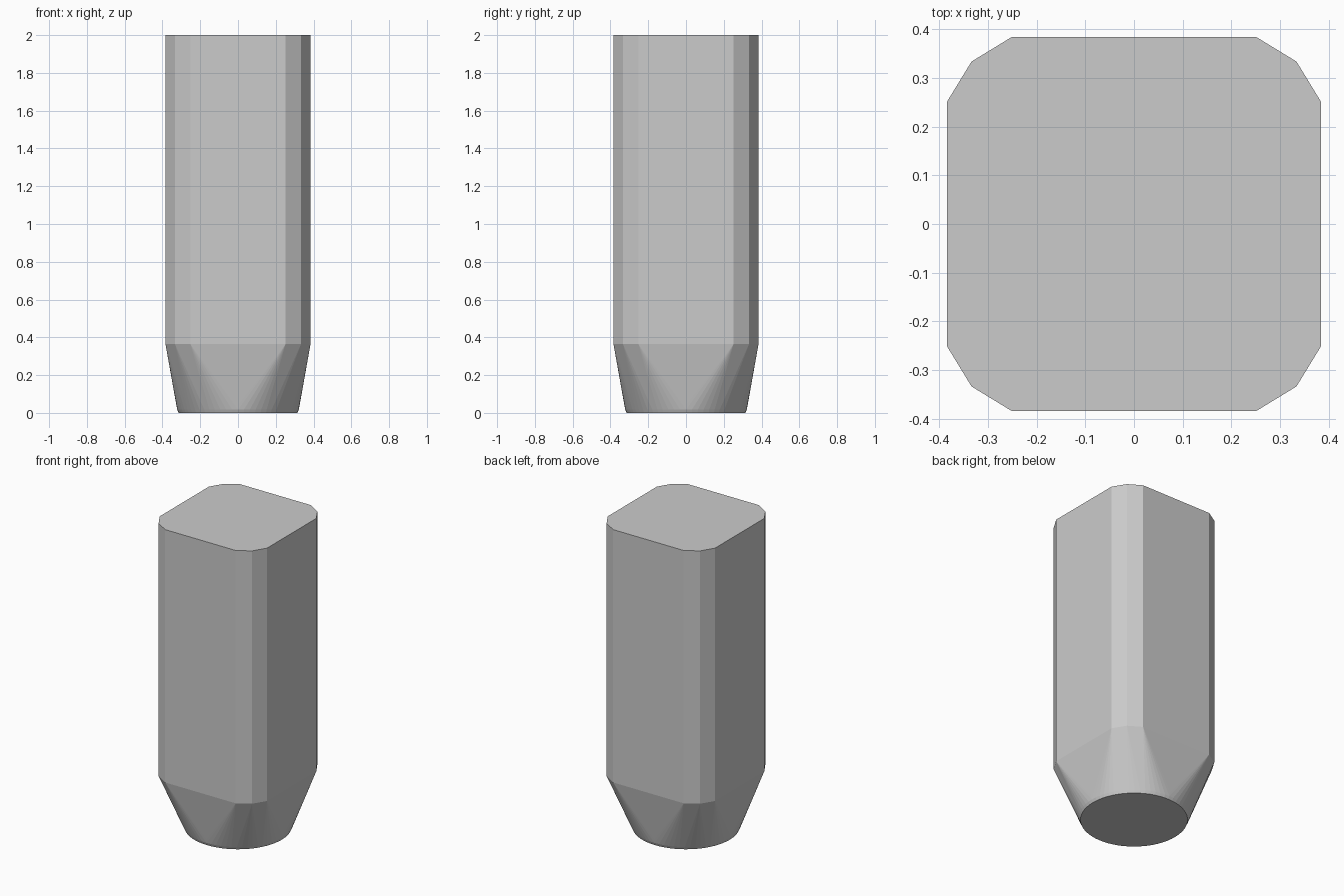
import bpy, bmesh, math

if "Cube" in bpy.data.objects:
    bpy.data.objects.remove(bpy.data.objects["Cube"])

# Rounded-square section: one corner, repeated around four quadrants
corner = [(0.384, 0.252), (0.334, 0.334), (0.252, 0.384)]
section = []
for q in range(4):
    c, s = round(math.cos(q * math.pi / 2)), round(math.sin(q * math.pi / 2))
    section += [(x * c - y * s, x * s + y * c) for x, y in corner]

bm = bmesh.new()

# Straight shaft between the two section heights
for z in (0.365, 2.0):
    for x, y in section:
        bm.verts.new((x, y, z))

# Round foot with a softly bevelled rim
SEGMENTS = 64
for r, z in ((0.314, 0.0), (0.322, 0.018), (0.327, 0.045)):
    for i in range(SEGMENTS):
        a = 2 * math.pi * i / SEGMENTS
        bm.verts.new((r * math.cos(a), r * math.sin(a), z))

# The hull forms the square-to-round transition
bmesh.ops.convex_hull(bm, input=bm.verts[:])
bmesh.ops.dissolve_limit(bm, angle_limit=math.radians(0.2),
                         verts=bm.verts[:], edges=bm.edges[:])
bmesh.ops.recalc_face_normals(bm, faces=bm.faces[:])

mesh = bpy.data.meshes.new("tapered_post")
bm.to_mesh(mesh)
bm.free()
post = bpy.data.objects.new("tapered_post", mesh)
bpy.context.collection.objects.link(post)
